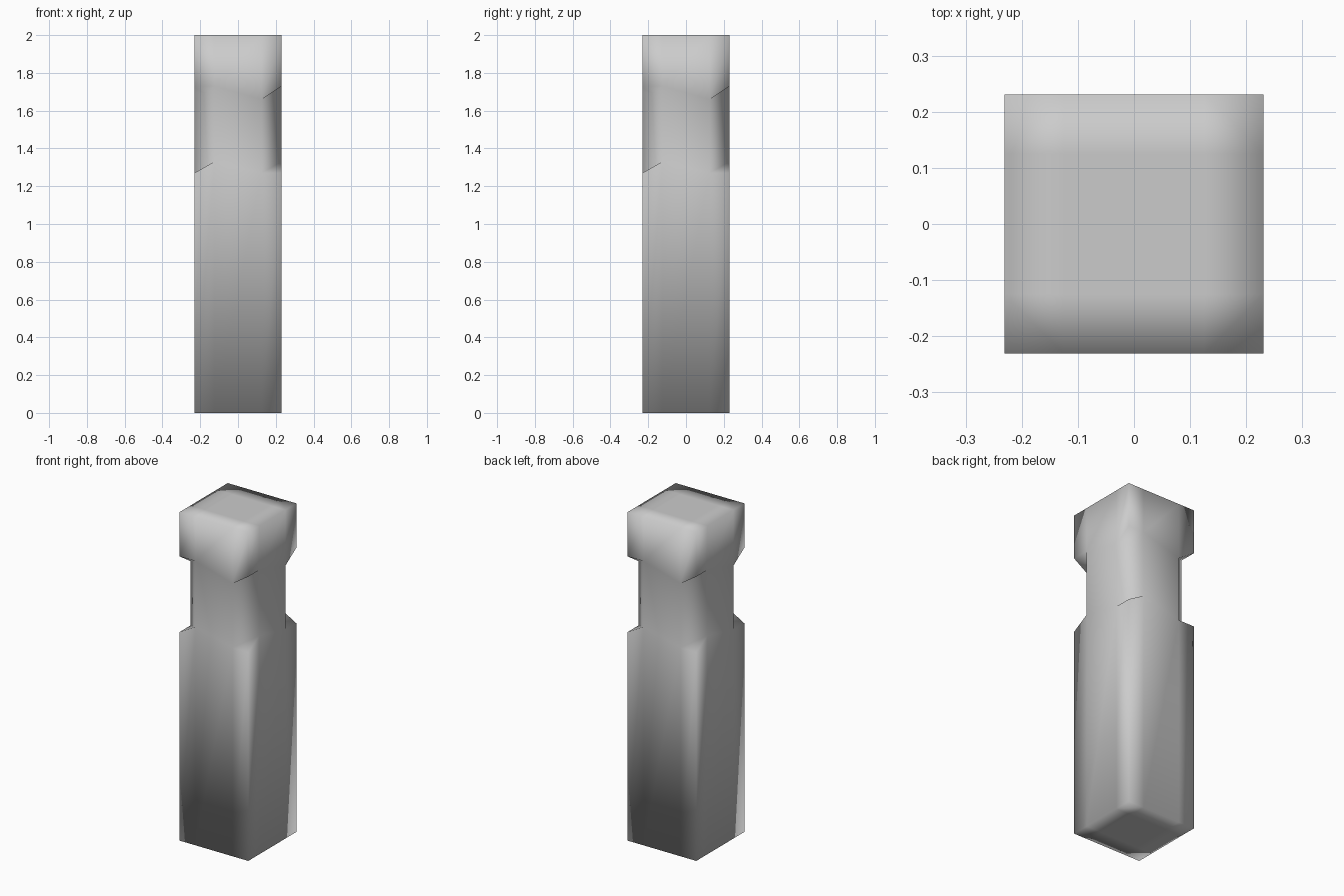
import bpy, bmesh
from mathutils import Matrix
from math import radians

if "Cube" in bpy.data.objects:
    bpy.data.objects.remove(bpy.data.objects["Cube"])

HALF, FLAT = 0.231, 0.125      # half width of the post, half width of a neck face

bm = bmesh.new()


def ring(z_left, z_right, z_corner):
    """Left edge, right edge and corner points of each of the four sides."""
    pts = []
    for i in range(4):
        rot = Matrix.Rotation(radians(90 * i), 3, 'Z')
        for x, z in ((-FLAT, z_left), (FLAT, z_right), (HALF, z_corner)):
            v = bm.verts.new((x, -HALF, z))
            v.co = rot @ v.co
            pts.append(v)
    return pts


def bridge(low, high):
    n = len(low)
    for i in range(n):
        j = (i + 1) % n
        bm.faces.new((low[i], low[j], high[j], high[i]))


def cap(r, z):
    """Flat end with an inner square so the smooth shading rolls over the rim."""
    inner = [bm.verts.new((x * FLAT, y * FLAT, z))
             for x, y in ((-1, -1), (1, -1), (1, 1), (-1, 1))]
    bm.faces.new(inner)
    for i in range(4):
        j = (i + 1) % 4
        bm.faces.new((r[3 * i], r[3 * i + 1], inner[j], inner[i]))
        bm.faces.new((r[3 * i + 1], r[3 * i + 2], r[3 * j], inner[j]))


base = ring(0, 0, 0)
shoulder = ring(1.33, 1.27, 1.27)
collar = ring(1.73, 1.66, 1.73)
top = ring(2, 2, 2)

# Square shaft and head
bridge(base, shoulder)
bridge(collar, top)
cap(base, 0)
cap(top, 2)

# Eight-sided neck with slanted corner stops
bridge([v for i, v in enumerate(shoulder) if i % 3 < 2],
       [v for i, v in enumerate(collar) if i % 3 < 2])
for r in (shoulder, collar):
    for i in range(4):
        bm.faces.new((r[3 * i + 1], r[3 * i + 2], r[(3 * i + 3) % 12]))

bmesh.ops.recalc_face_normals(bm, faces=bm.faces)
for f in bm.faces:
    f.smooth = True

mesh = bpy.data.meshes.new("notched_post")
bm.to_mesh(mesh)
bm.free()
bpy.context.collection.objects.link(bpy.data.objects.new("notched_post", mesh))
